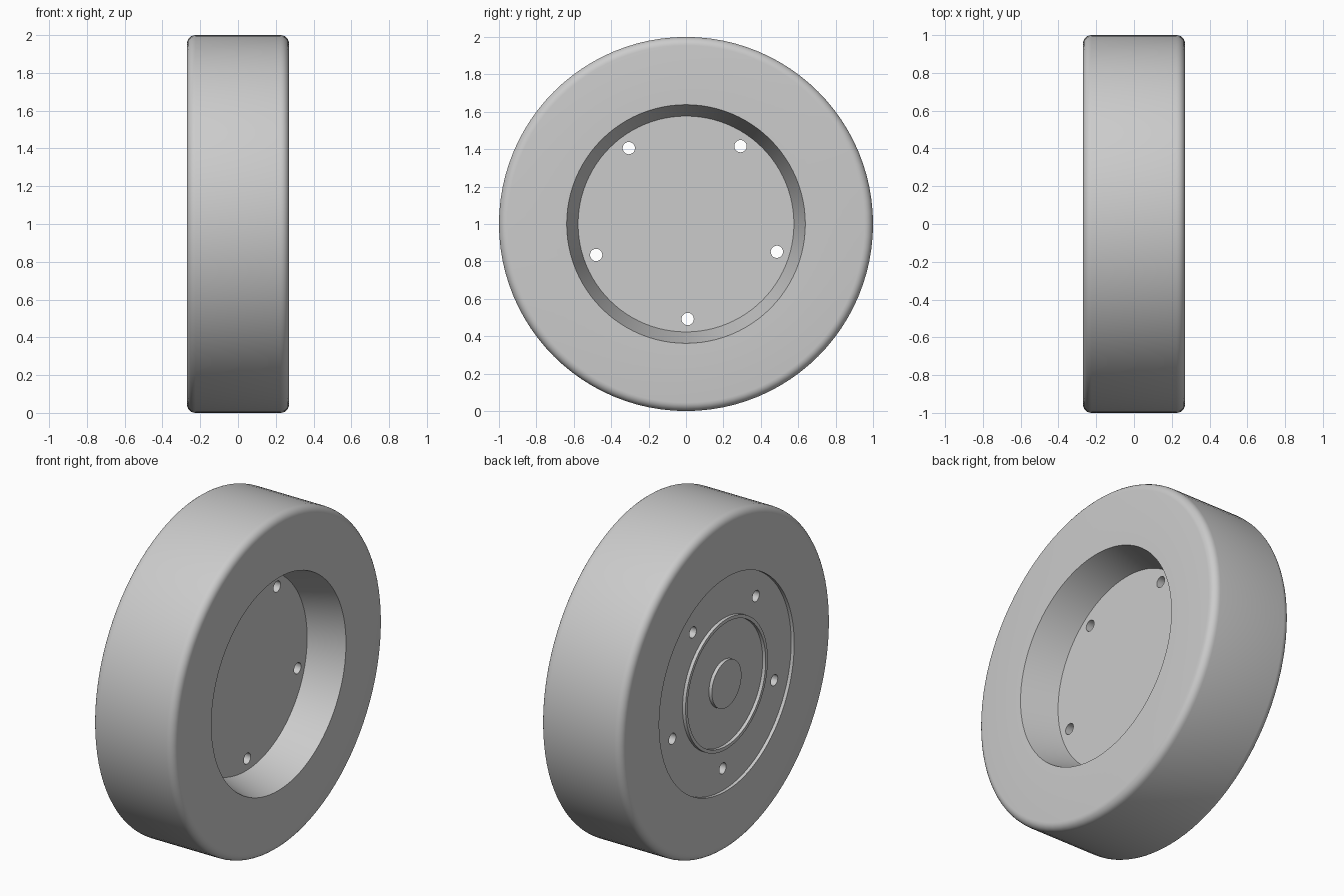
import bpy, bmesh, math
from mathutils import Matrix, Vector

cube = bpy.data.objects.get("Cube")
if cube:
    bpy.data.objects.remove(cube, do_unlink=True)

HALF, R, BEVEL = 0.27, 1.0, 0.045
FLOOR, BACK = 0.055, -0.25      # deep front floor and shallow back floor
AXIS = Matrix.Translation((0, 0, 1))

grey = bpy.data.materials.new("grey")
grey.use_nodes = True
colour = (0.6, 0.6, 0.6, 1)
grey.diffuse_color = colour
grey.node_tree.nodes["Principled BSDF"].inputs["Base Color"].default_value = colour


def add_object(name, bm):
    bmesh.ops.recalc_face_normals(bm, faces=bm.faces)
    mesh = bpy.data.meshes.new(name)
    bm.to_mesh(mesh)
    bm.free()
    mesh.materials.append(grey)
    obj = bpy.data.objects.new(name, mesh)
    bpy.context.collection.objects.link(obj)
    return obj


def lathe(name, profile, steps):
    """Spin (x, radius) points around the axle."""
    bm = bmesh.new()
    verts = [bm.verts.new((x, 0, r)) for x, r in profile]
    edges = [bm.edges.new(pair) for pair in zip(verts, verts[1:])]
    bmesh.ops.spin(bm, geom=verts + edges, cent=(0, 0, 0), axis=(1, 0, 0),
                   angle=math.tau, steps=steps, use_duplicate=False)
    bmesh.ops.remove_doubles(bm, verts=bm.verts, dist=1e-4)
    bm.transform(AXIS)
    return add_object(name, bm)


def rounded(cx, start):
    """Quarter-circle shoulder points of the tread."""
    angles = [math.radians(start + 15 * i) for i in range(7)]
    return [(cx + BEVEL * math.cos(a), R - BEVEL + BEVEL * math.sin(a))
            for a in reversed(angles)]


# Wheel: hub boss, raised ring, shallow back recess, tread, deep front recess
profile = [(-HALF, 0), (-HALF, 0.14), (BACK, 0.14), (BACK, 0.37),
           (-HALF, 0.37), (-HALF, 0.39), (BACK, 0.39),
           (BACK, 0.64), (-HALF, 0.64)]
profile += rounded(BEVEL - HALF, 90)
profile += rounded(HALF - BEVEL, 0)
profile += [(HALF, 0.638), (FLOOR, 0.577), (FLOOR, 0)]
wheel = lathe("wheel", profile, 96)

# Five bolt holes drilled through the disc
bm = bmesh.new()
for i in range(5):
    a = math.radians(-89 + 72 * i)
    spot = Vector((-0.1, 0.508 * math.cos(a), 1 + 0.508 * math.sin(a)))
    bmesh.ops.create_cone(bm, cap_ends=True, segments=20, radius1=0.033,
                          radius2=0.033, depth=0.5,
                          matrix=Matrix.Translation(spot) @ Matrix.Rotation(math.pi / 2, 4, 'Y'))
drill = add_object("bolt_hole_cutter", bm)
drill.hide_render = True

cut = wheel.modifiers.new("bolt_holes", 'BOOLEAN')
cut.operation = 'DIFFERENCE'
cut.solver = 'EXACT'
cut.object = drill

bpy.ops.object.select_all(action='DESELECT')
wheel.select_set(True)
bpy.context.view_layer.objects.active = wheel
bpy.ops.object.modifier_apply(modifier=cut.name)
bpy.data.objects.remove(drill, do_unlink=True)
bpy.ops.object.shade_smooth_by_angle(angle=math.radians(30))
